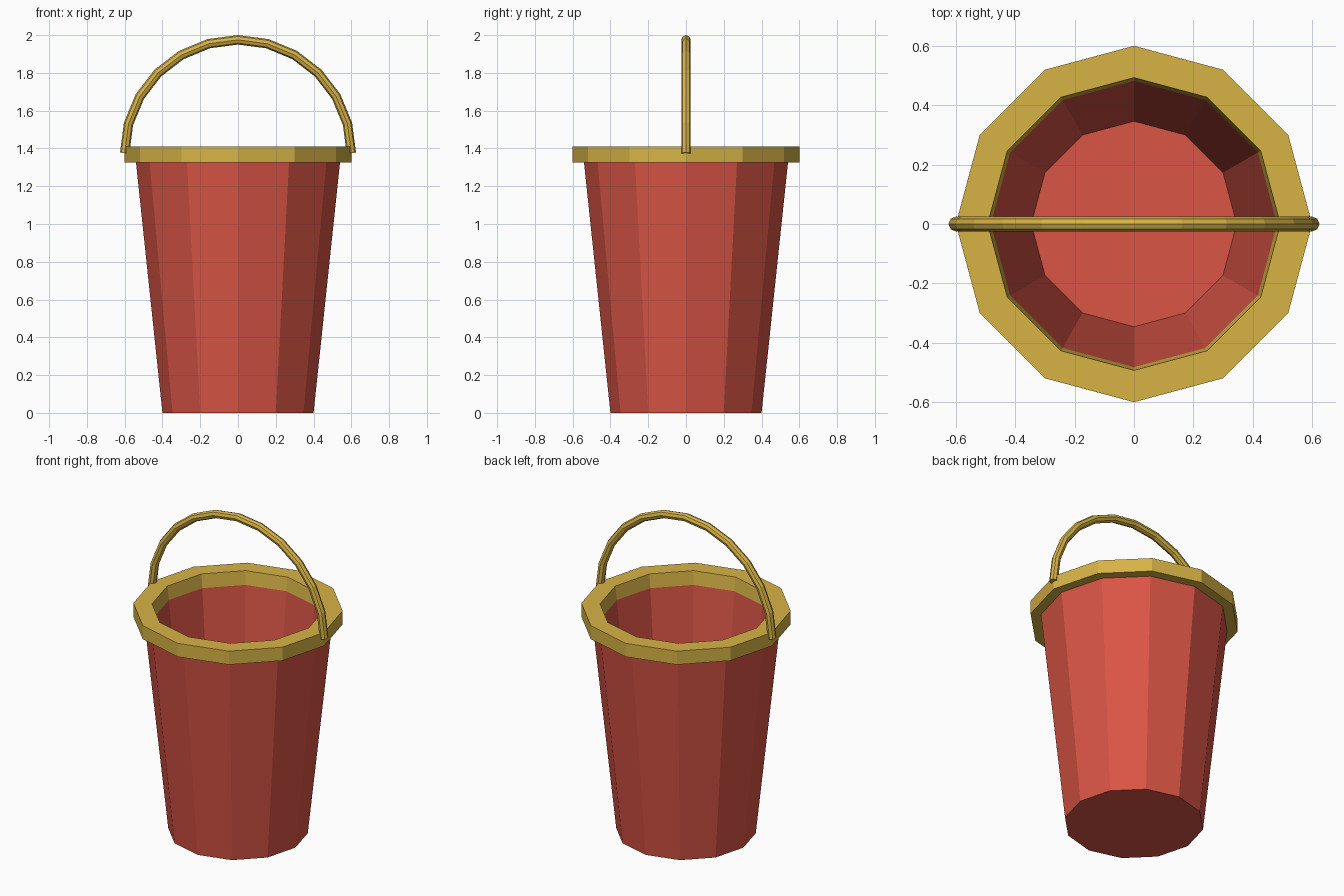
import bpy, bmesh
from math import sin, cos, pi

if "Cube" in bpy.data.objects:
    bpy.data.objects.remove(bpy.data.objects["Cube"])

SIDES = 12


def material(name, color):
    m = bpy.data.materials.new(name)
    m.diffuse_color = color
    m.use_nodes = True
    m.node_tree.nodes["Principled BSDF"].inputs["Base Color"].default_value = m.diffuse_color
    return m


RED = material("red", (0.70, 0.09, 0.06, 1))
GOLD = material("gold", (0.68, 0.45, 0.06, 1))


def lathe(name, strips, mat, caps=False):
    """Revolve (radius, z) strips; caps close the first and the last ring."""
    bm = bmesh.new()
    rings = []
    for strip in strips:
        loops = [[bm.verts.new((r * cos(2 * pi * i / SIDES), r * sin(2 * pi * i / SIDES), z))
                  for i in range(SIDES)] for r, z in strip]
        for a, b in zip(loops, loops[1:]):
            for i in range(SIDES):
                j = (i + 1) % SIDES
                bm.faces.new((a[i], a[j], b[j], b[i]))
        rings += loops
    if caps:
        bm.faces.new(rings[0][::-1])
        bm.faces.new(rings[-1])
    me = bpy.data.meshes.new(name)
    bm.to_mesh(me)
    bm.free()
    me.materials.append(mat)
    ob = bpy.data.objects.new(name, me)
    bpy.context.collection.objects.link(ob)
    return ob


# Tapered bucket: outer wall with base, inner wall with floor
lathe("bucket_body", [[(0.40, 0), (0.54, 1.325)], [(0.482, 1.325), (0.346, 0.055)]], RED, caps=True)

# Rim band joining the outer and inner walls
lathe("rim", [[(0.54, 1.325), (0.60, 1.325), (0.60, 1.41), (0.493, 1.41), (0.482, 1.325)]], GOLD)

# Half-circle carrying handle
cu = bpy.data.curves.new("handle", "CURVE")
cu.dimensions = "3D"
cu.bevel_depth = 0.025
cu.bevel_resolution = 2
cu.use_fill_caps = True
sp = cu.splines.new("POLY")
sp.points.add(12)
for i, p in enumerate(sp.points):
    a = pi * i / 12
    p.co = (0.6 * cos(a), 0, 1.375 + 0.6 * sin(a), 1)
sp.use_smooth = False
cu.materials.append(GOLD)
bpy.context.collection.objects.link(bpy.data.objects.new("handle", cu))
